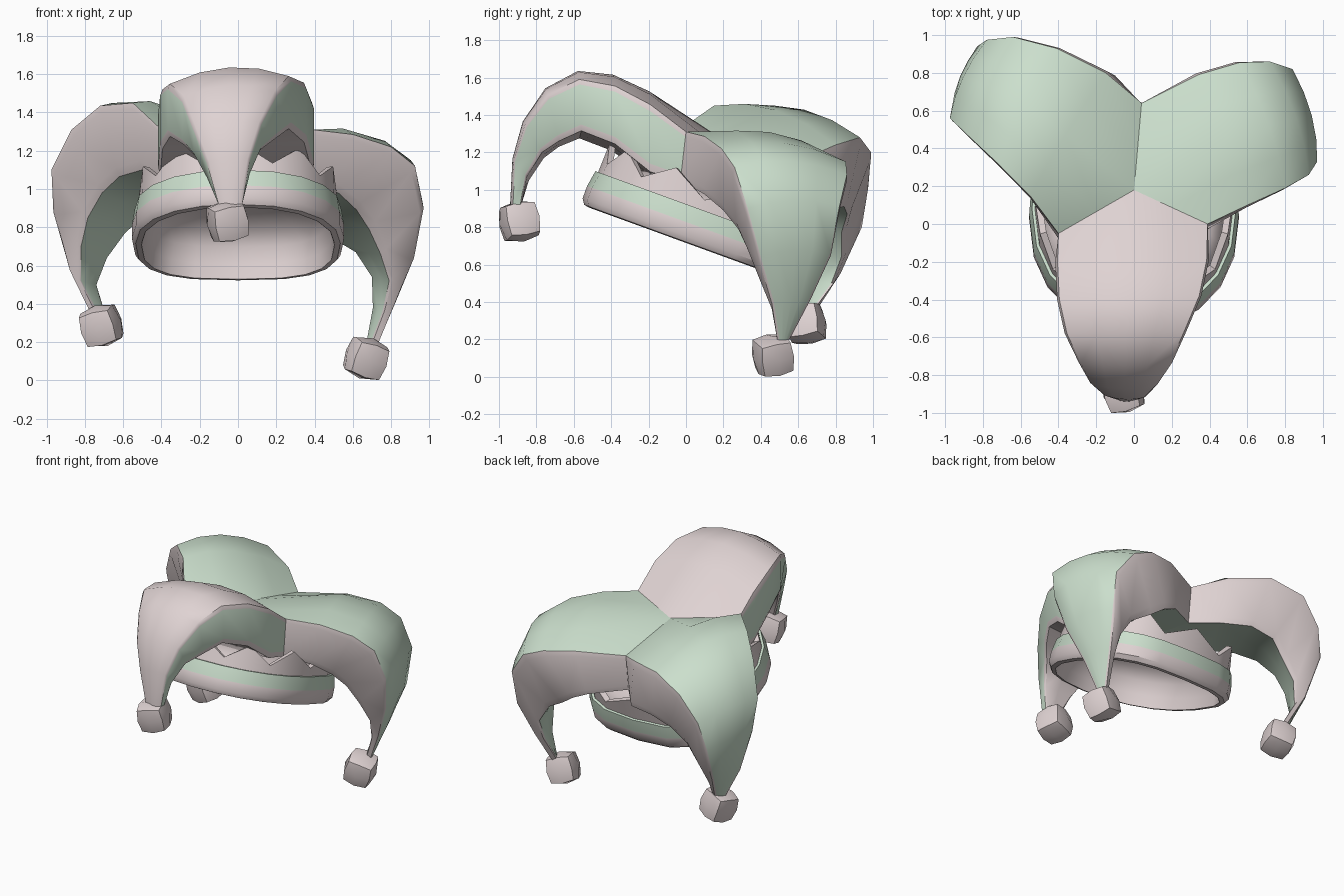
import bpy, bmesh, math
from mathutils import Vector, Matrix, Euler

if "Cube" in bpy.data.objects:
    bpy.data.objects.remove(bpy.data.objects["Cube"])


def material(name, rgb):
    m = bpy.data.materials.new(name)
    m.diffuse_color = (*rgb, 1)
    m.use_nodes = True
    m.node_tree.nodes["Principled BSDF"].inputs["Base Color"].default_value = m.diffuse_color
    return m


PINK = material("dusty_pink", (0.74, 0.65, 0.65))
GREEN = material("pale_green", (0.60, 0.74, 0.61))
MATS = [PINK, GREEN]


def finish(name, bm, angle, inward=False):
    bmesh.ops.recalc_face_normals(bm, faces=bm.faces)
    if inward:
        bmesh.ops.reverse_faces(bm, faces=bm.faces)
    me = bpy.data.meshes.new(name)
    bm.to_mesh(me)
    bm.free()
    for m in MATS:
        me.materials.append(m)
    ob = bpy.data.objects.new(name, me)
    bpy.context.collection.objects.link(ob)
    bpy.ops.object.select_all(action='DESELECT')
    ob.select_set(True)
    bpy.context.view_layer.objects.active = ob
    bpy.ops.object.shade_smooth_by_angle(angle=math.radians(angle))
    return ob


def loft(bm, rings, colour, wrap_rows=False):
    """Skin closed rings; colour(column) gives the material index."""
    vs = [[bm.verts.new(p) for p in r] for r in rings]
    n = len(vs[0])
    for i in range(len(vs) if wrap_rows else len(vs) - 1):
        a, b = vs[i], vs[(i + 1) % len(vs)]
        for j in range(n):
            k = (j + 1) % n
            bm.faces.new((a[j], a[k], b[k], b[j])).material_index = colour(j)
    return vs


# --- tilted head ring: band, zigzag crown and hollow inside
TILT = Matrix.Translation((0, 0.02, 0.73)) @ Matrix.Rotation(math.radians(-20), 4, 'X')
SEG = 20


def ring_point(i, dr, h, scale=1):
    a = math.radians(-90) + 2 * math.pi * i / SEG
    c, s = math.cos(a), math.sin(a)
    p, ry = (0.68, 0.585) if s > 0 else (0.90, 0.615)     # squarer at the back
    x = math.copysign(abs(c) ** p, c) * (0.555 + dr)
    y = math.copysign(abs(s) ** p, s) * (ry + dr)
    return TILT @ Vector((x * scale, y * scale, h))


bm = bmesh.new()
band = [(-0.05, -0.02), (-0.02, -0.015), (0, 0.015), (0, 0.085),
        (-0.015, 0.175), (-0.05, 0.175)]
loft(bm, [[ring_point(i, *p) for p in band] for i in range(SEG)],
     lambda j: 1 if j in (3, 4) else 0, True)
finish("head_band", bm, 35)

bm = bmesh.new()
rows = []
for i in range(SEG):
    top = 0.34 if i % 2 == 0 else 0.23
    rows.append([ring_point(i, -0.03, 0.16), ring_point(i, -0.035, top),
                 ring_point(i, -0.07, top), ring_point(i, -0.07, 0.16)])
loft(bm, rows, lambda j: 0, True)
finish("zigzag_crown", bm, 35)

bm = bmesh.new()
cap = [(1, -0.02), (0.985, 0.06), (0.95, 0.15), (0.85, 0.22), (0.6, 0.275), (0.3, 0.295)]
vs = loft(bm, [[ring_point(i, -0.052, h, s) for i in range(SEG)] for s, h in cap],
          lambda j: 0)
bm.faces.new(vs[-1])
finish("inner_lining", bm, 60, inward=True)

# --- horns: each row is outer edge A, outer edge B, offset to the inner edges
HUB = Vector((0, 0.18, 1.28))


def horn(name, table, outer, side, trim):
    rings = []
    for n, row in enumerate(table):
        A, B, off = Vector(row[:3]), Vector(row[3:6]), Vector(row[6:])
        offB = off - Vector((0, 0.55 * abs(off.x), 0))
        up = -off.normalized() * 0.105 * (A - B).length
        ring = []
        for t in (0, 0.25, 0.5, 0.75, 1):
            if n == 0:                  # seam folds to the hub
                p = A.lerp(HUB, 2 * t) if t <= 0.5 else HUB.lerp(B, 2 * t - 1)
            else:
                p = A.lerp(B, t) + up * 4 * t * (1 - t)
            ring.append(p)
        mid = HUB + off if n == 0 else (A + B + off + offB) / 2
        out = (A - B).normalized() * (0.012 if n else 0)   # rounded side edges
        ring += [B + offB * 0.1 - out, B + offB * 0.88 - out, B + offB, mid,
                 A + off, A + off * 0.88 + out, A + off * 0.1 + out]
        rings.append(ring)

    def colour(j):
        if j in (5, 10):
            return side
        return trim if j in (4, 6, 9, 11) else outer

    bm = bmesh.new()
    vs = loft(bm, rings, colour)
    bm.faces.new(vs[-1]).material_index = outer
    finish(name, bm, 40)


horn("front_horn", [
    (.39, 0, 1.31, -.40, -.05, 1.31, 0, -.03, -.26),
    (.385, -.19, 1.455, -.405, -.20, 1.43, 0, 0, -.36),
    (.345, -.38, 1.555, -.395, -.40, 1.52, 0, 0, -.31),
    (.265, -.57, 1.59, -.355, -.58, 1.55, 0, .01, -.275),
    (.19, -.74, 1.51, -.28, -.74, 1.48, 0, .06, -.25),
    (.11, -.86, 1.35, -.22, -.85, 1.32, 0, .09, -.15),
    (.05, -.92, 1.16, -.15, -.91, 1.14, 0, .07, -.09),
    (.01, -.93, .92, -.09, -.93, .92, 0, .05, 0)], 0, 1, 0)

horn("right_horn", [
    (.39, 0, 1.31, .04, .64, 1.17, 0, -.03, -.26),
    (.60, .10, 1.285, .34, .79, 1.18, -.07, 0, -.31),
    (.80, .19, 1.22, .56, .855, 1.15, -.18, .01, -.33),
    (.925, .26, 1.12, .72, .86, 1.08, -.24, .02, -.33),
    (.97, .33, .90, .84, .82, .91, -.225, .01, -.24),
    (.92, .40, .64, .83, .77, .66, -.13, 0, -.12),
    (.82, .47, .40, .77, .66, .42, -.065, 0, -.04),
    (.73, .50, .19, .71, .54, .19, -.04, 0, 0)], 1, 0, 0)

horn("left_horn", [
    (-.40, -.05, 1.31, .04, .64, 1.17, 0, -.03, -.26),
    (-.55, .15, 1.45, -.15, .80, 1.24, .05, 0, -.35),
    (-.72, .32, 1.435, -.41, .93, 1.28, .10, -.03, -.37),
    (-.87, .46, 1.31, -.64, .99, 1.20, .16, -.04, -.33),
    (-.975, .56, 1.10, -.78, .975, 1.02, .19, -.04, -.25),
    (-.965, .61, .88, -.83, .94, .82, .145, -.03, -.18),
    (-.88, .64, .58, -.80, .82, .56, .06, -.01, -.06),
    (-.775, .66, .37, -.74, .70, .37, .035, 0, 0)], 1, 0, 0)


# --- soft cube bobbles on the tips
def bobble(name, centre, rot):
    bm = bmesh.new()
    bmesh.ops.create_cube(bm, size=2)
    bmesh.ops.subdivide_edges(bm, edges=bm.edges[:], cuts=1, use_grid_fill=True)
    for v in bm.verts:
        v.co = v.co.lerp(v.co.normalized() * 1.35, 0.6) * 0.092
    bm.transform(Matrix.Translation(centre) @ Euler(rot).to_matrix().to_4x4())
    finish(name, bm, 30)


bobble("front_bobble", (-.055, -.89, .83), (.15, -.2, .25))
bobble("right_bobble", (.67, .465, .115), (.2, .3, .35))
bobble("left_bobble", (-.715, .64, .285), (.2, -.25, -.3))
